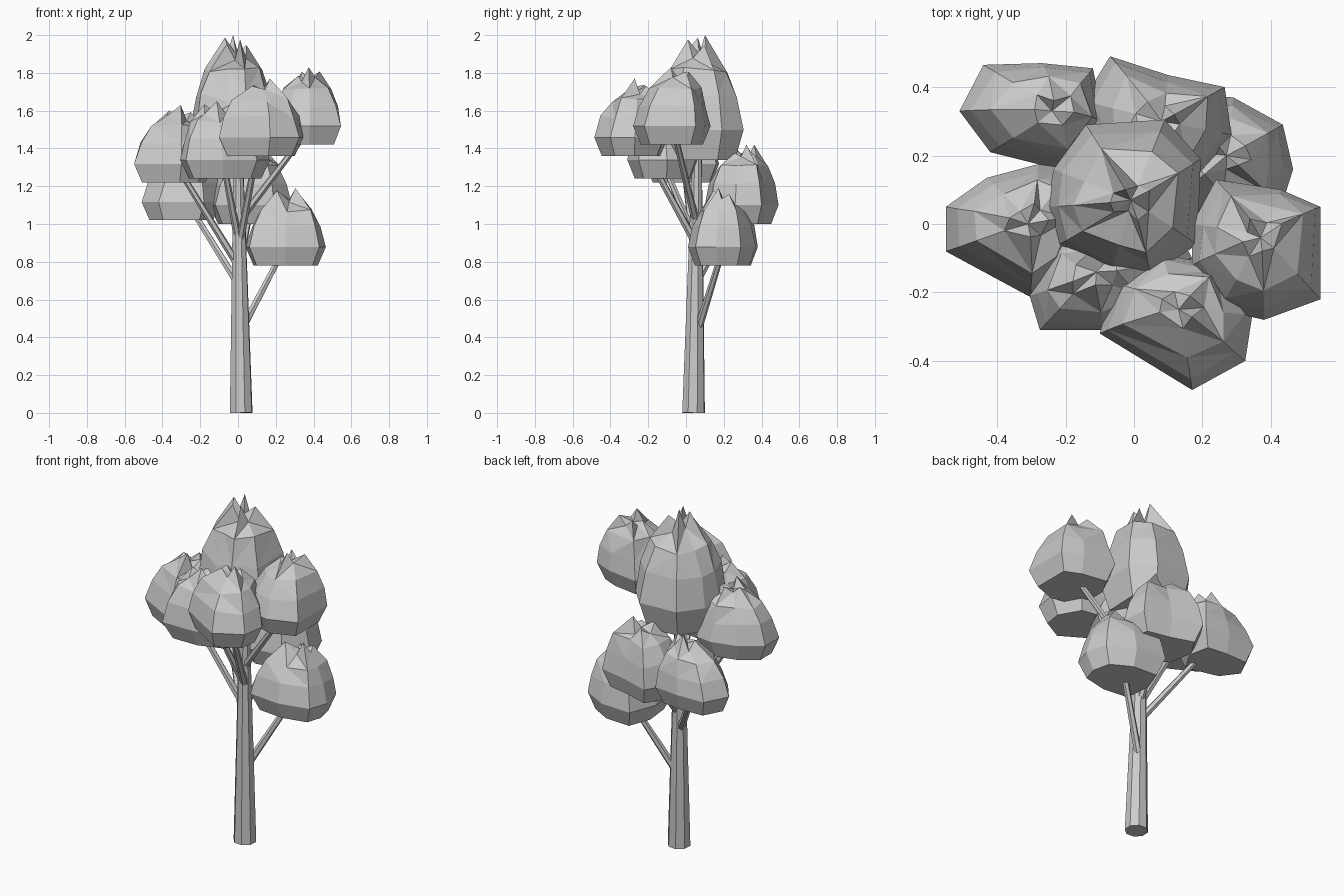
import bpy, bmesh, math, random
from mathutils import Vector

if "Cube" in bpy.data.objects:
    bpy.data.objects.remove(bpy.data.objects["Cube"])

random.seed(11)
grey = bpy.data.materials.new("light grey")
grey.diffuse_color = (0.6, 0.6, 0.6, 1)
grey.use_nodes = True
grey.node_tree.nodes["Principled BSDF"].inputs["Base Color"].default_value = grey.diffuse_color


def finish(name, bm):
    bmesh.ops.recalc_face_normals(bm, faces=bm.faces)
    mesh = bpy.data.meshes.new(name)
    bm.to_mesh(mesh)
    bm.free()
    mesh.materials.append(grey)
    bpy.context.collection.objects.link(bpy.data.objects.new(name, mesh))


def bridge(bm, rings):
    n = len(rings[0])
    for a, b in zip(rings, rings[1:]):
        for i in range(n):
            j = (i + 1) % n
            bm.faces.new((a[i], a[j], b[j], b[i]))


def limb(name, start, end, r0, r1, sides):
    """Tapered straight prism between two points."""
    a, b = Vector(start), Vector(end)
    turn = (b - a).to_track_quat('Z', 'Y')
    bm = bmesh.new()
    rings = []
    for p, r in ((a, r0), (b, r1)):
        rings.append([bm.verts.new(p + turn @ Vector((
            r * math.cos(math.tau * (i + .5) / sides),
            r * math.sin(math.tau * (i + .5) / sides), 0))) for i in range(sides)])
    bridge(bm, rings)
    bm.faces.new(rings[0])
    bm.faces.new(rings[1])
    finish(name, bm)


def clump(name, outline, apex, z0, height, crown=0.32):
    """Faceted leaf mass: flat base, wide belly, sloping shoulder, folded crown."""
    bm = bmesh.new()
    n = len(outline)
    cx = (min(p[0] for p in outline) + max(p[0] for p in outline)) / 2
    cy = (min(p[1] for p in outline) + max(p[1] for p in outline)) / 2
    rings = []
    # height fraction, scale, lean toward the apex
    for f, s, lean in ((0, .8, 0), (.24, 1, 0), (.5, .87, .2), (.72, .69, .5)):
        ox, oy = cx + (apex[0] - cx) * lean, cy + (apex[1] - cy) * lean
        ring = []
        for i, (x, y) in enumerate(outline):
            k, h = s, f
            if f > .3:
                k *= 1 + random.uniform(-.04, .04)
                h += random.uniform(-.03, .03)
            if f > .6 and i % 2:
                k *= .9
            ring.append(bm.verts.new((ox + (x - cx) * k, oy + (y - cy) * k,
                                      z0 + h * height)))
        rings.append(ring)
    # crown alternates raised tips and deep folds
    top = []
    for i, (x, y) in enumerate(outline):
        tip = i % 2 == 0
        k = crown * (random.uniform(.75, 1.1) if tip else random.uniform(.6, 1.1))
        h = random.uniform(.88, .98) if tip else random.uniform(.78, .87)
        if i == 2:
            h, k = 1.0, crown * .6
        top.append(bm.verts.new((apex[0] + (x - cx) * k, apex[1] + (y - cy) * k,
                                 z0 + h * height)))
    rings.append(top)
    bridge(bm, rings)
    bm.faces.new(rings[0])
    centre = bm.verts.new((apex[0], apex[1], z0 + .85 * height))
    for i in range(n):
        bm.faces.new((top[i], top[(i + 1) % n], centre))
    # split the upper faces into facets
    bmesh.ops.triangulate(bm, faces=[f for f in bm.faces
                                     if f.calc_center_median().z > z0 + .55 * height])
    finish(name, bm)


# Trunk
limb("trunk", (.017, .04, 0), (0, .06, 1.45), .063, .024, 8)

# Branches reaching into the leaf clumps
branches = {
    "low_right_branch": ((.03, .07, .46), (.25, .2, .88)),
    "back_left_branch": ((-.01, .06, .70), (-.26, .28, 1.10)),
    "left_branch": ((-.01, .05, .80), (-.32, -.01, 1.30)),
    "back_branch": ((.01, .07, .80), (.07, .28, 1.10)),
    "front_left_branch": ((0, .05, .92), (-.08, -.13, 1.34)),
    "front_branch": ((.01, .05, .90), (.11, -.25, 1.45)),
    "right_branch": ((.01, .05, 1.02), (.36, -.06, 1.48)),
}
for name, (a, b) in branches.items():
    limb(name, a, b, .021, .015, 6)

# Leaf clumps
clump("top_leaves",
      [(-.255, .05), (-.235, .16), (-.14, .29), (.09, .305), (.195, .19),
       (.185, -.06), (.05, -.15), (-.07, -.14), (-.22, -.06)],
      (-.01, .07), 1.34, .66, .24)
clump("right_leaves",
      [(.545, .05), (.545, -.22), (.38, -.28), (.25, -.25), (.17, -.12),
       (.17, .0), (.24, .13), (.43, .10)],
      (.37, -.04), 1.42, .41)
clump("front_leaves",
      [(-.10, -.32), (.17, -.485), (.325, -.40), (.345, -.27), (.26, -.12),
       (.08, -.09), (-.06, -.17)],
      (.13, -.25), 1.36, .41)
clump("front_left_leaves",
      [(-.305, -.21), (-.275, -.31), (-.08, -.31), (.10, -.25), (.17, -.10),
       (.09, .05), (-.12, .08), (-.26, -.05)],
      (-.11, -.14), 1.24, .41)
clump("left_leaves",
      [(-.55, .05), (-.55, -.08), (-.30, -.215), (-.18, -.16), (-.13, .02),
       (-.18, .16), (-.28, .175), (-.43, .135)],
      (-.31, 0), 1.22, .41)
clump("back_left_leaves",
      [(-.51, .33), (-.44, .465), (-.27, .47), (-.12, .455), (-.09, .30),
       (-.18, .15), (-.42, .21)],
      (-.24, .33), 1.02, .40)
clump("back_leaves",
      [(-.07, .49), (.10, .435), (.265, .40), (.285, .26), (.19, .13),
       (0, .10), (-.12, .18), (-.15, .36)],
      (.08, .30), 1.0, .42)
clump("low_right_leaves",
      [(.435, .29), (.465, .16), (.43, .05), (.25, .01), (.06, .03),
       (.04, .22), (.10, .38), (.29, .37)],
      (.27, .20), .78, .41)
